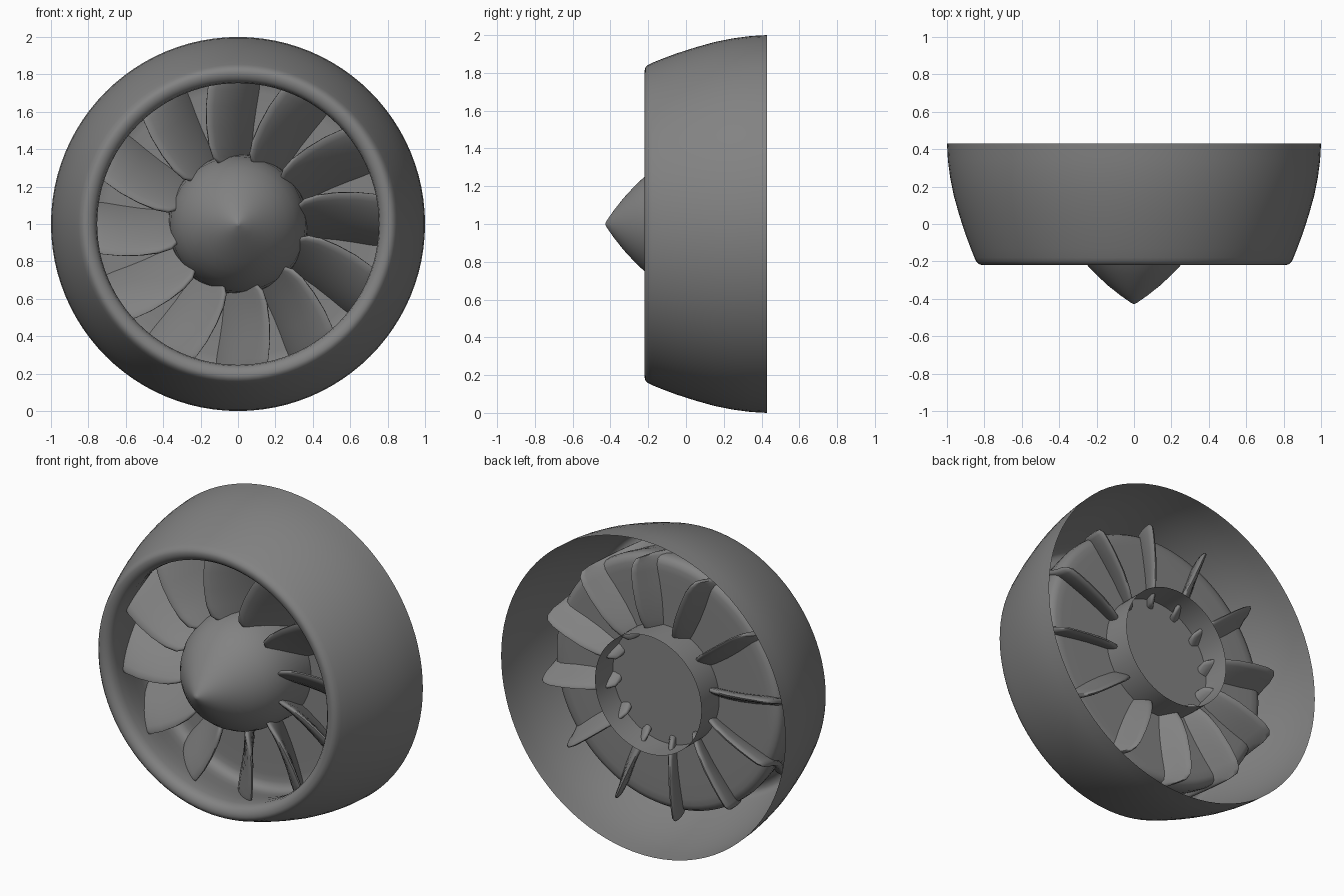
import bpy, bmesh, math
from mathutils import Matrix, Vector

if "Cube" in bpy.data.objects:
    bpy.data.objects.remove(bpy.data.objects["Cube"])

CENTRE = Vector((0, 0, 1))

# Dark grey metal used on every part
metal = bpy.data.materials.new("dark_grey")
metal.diffuse_color = (.225, .225, .225, 1)
metal.use_nodes = True
metal.node_tree.nodes["Principled BSDF"].inputs["Base Color"].default_value = metal.diffuse_color


def finish(name, bm, angle=40):
    bmesh.ops.recalc_face_normals(bm, faces=bm.faces)
    mesh = bpy.data.meshes.new(name)
    bm.to_mesh(mesh)
    bm.free()
    mesh.materials.append(metal)
    obj = bpy.data.objects.new(name, mesh)
    obj.location = CENTRE
    bpy.context.collection.objects.link(obj)
    bpy.ops.object.select_all(action='DESELECT')
    obj.select_set(True)
    bpy.context.view_layer.objects.active = obj
    bpy.ops.object.shade_smooth_by_angle(angle=math.radians(angle))
    return obj


def lathe(name, profile, steps=96):
    """Spin a list of (y, radius) points around the y axis."""
    bm = bmesh.new()
    verts = [bm.verts.new((r, y, 0)) for y, r in profile]
    edges = [bm.edges.new(p) for p in zip(verts, verts[1:])]
    bmesh.ops.spin(bm, geom=verts + edges, cent=(0, 0, 0), axis=(0, 1, 0),
                   angle=math.tau, steps=steps, use_merge=True)
    bmesh.ops.remove_doubles(bm, verts=bm.verts, dist=1e-5)
    return finish(name, bm)


# Outer cowling: thin skin, rounded lip, inner duct and the bulkhead disc
lathe("cowling", [
    (.43, 1.0), (.34, .995), (.25, .983), (.15, .963), (.05, .935), (-.05, .903),
    (-.13, .873), (-.18, .853), (-.2, .843), (-.215, .828), (-.219, .813),
    (-.217, .795), (-.207, .775), (-.187, .759), (-.15, .753), (-.08, .757),
    (0, .77), (.08, .788), (.13, .796), (.165, .793), (.188, .778), (.198, .75),
    (.2, .71), (.2, .6), (.2, 0)])

# Pointed spinner running into an open-backed hub
lathe("spinner_hub", [
    (-.428, 0), (-.422, .015), (-.38, .075), (-.33, .138), (-.27, .203),
    (-.215, .255), (-.15, .302), (-.08, .338), (0, .36), (.1, .37), (.2, .374),
    (.38, .374)])


def fan_blade():
    """Twisted rounded blade pointing up, lofted through radial stations."""
    # radius, leading x, leading y, trailing x, trailing y, half thickness, camber
    stations = [
        (.315, -.06, -.02, .065, .23, .012, 0), (.323, -.10, -.06, .08, .255, .022, 0),
        (.355, -.13, -.09, .09, .28, .026, .005), (.42, -.153, -.10, .105, .31, .027, .014),
        (.52, -.167, -.105, .12, .335, .027, .025), (.63, -.17, -.105, .135, .345, .027, .036),
        (.72, -.162, -.10, .145, .345, .026, .045), (.77, -.152, -.09, .145, .335, .024, .048),
        (.795, -.13, -.07, .14, .31, .019, .047), (.805, -.09, -.03, .115, .26, .008, .04)]
    n = 24
    bm = bmesh.new()
    rings = []
    for r, lx, ly, tx, ty, half, bow in stations:
        lead, trail = Vector((lx, ly, r)), Vector((tx, ty, r))
        mid, chord = (lead + trail) / 2, (trail - lead) / 2
        side = Vector((chord.y, -chord.x, 0)).normalized()
        ring = []
        for i in range(n):
            a = math.tau * i / n
            c, s = math.cos(a), math.sin(a)
            thick = half * math.copysign(abs(s) ** .7, s)
            ring.append(bm.verts.new(mid + chord * c
                                     + side * (thick + bow * (1 - c * c))))
        rings.append(ring)
    for a, b in zip(rings, rings[1:]):
        for i in range(n):
            j = (i + 1) % n
            bm.faces.new((a[i], a[j], b[j], b[i]))
    bm.faces.new(rings[0])
    bm.faces.new(rings[-1])
    return finish("fan_blade", bm, 75)


# Twelve blades sharing one mesh
blade = fan_blade()
for k in range(1, 12):
    copy = blade.copy()
    copy.name = f"fan_blade_{k + 1}"
    copy.matrix_world = (Matrix.Translation(CENTRE)
                         @ Matrix.Rotation(math.tau * k / 12, 4, 'Y'))
    bpy.context.collection.objects.link(copy)
